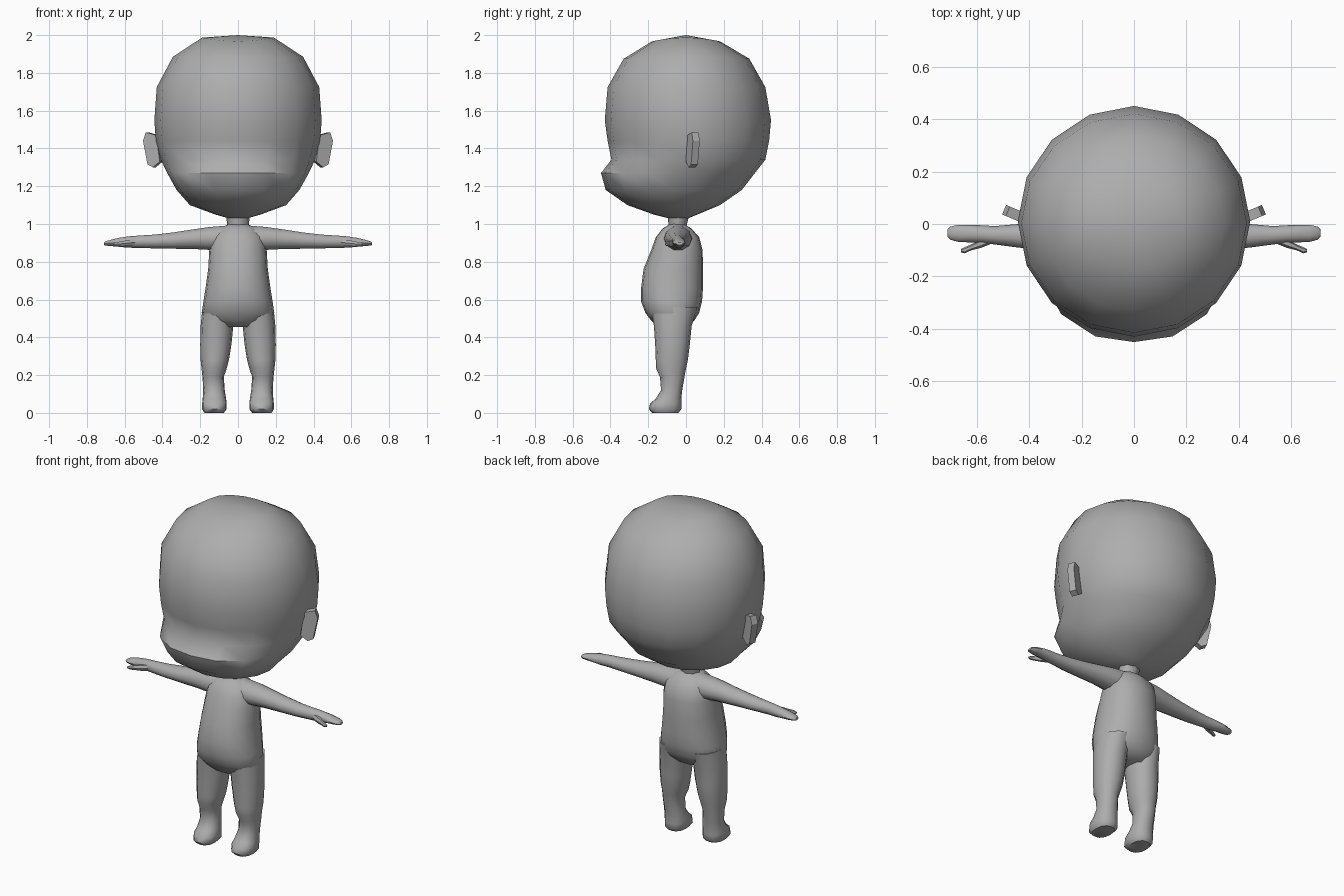
import bpy, bmesh, math
from mathutils import Vector

grey = bpy.data.materials.new("plain_grey")
grey.diffuse_color = (0.42, 0.42, 0.42, 1)


def finish(name, bm, mirror=False, angle=50):
    bmesh.ops.recalc_face_normals(bm, faces=bm.faces)
    me = bpy.data.meshes.new(name)
    bm.to_mesh(me)
    bm.free()
    me.materials.append(grey)
    ob = bpy.data.objects.new(name, me)
    bpy.context.collection.objects.link(ob)
    if mirror:
        ob.modifiers.new("mirror", 'MIRROR')
    bpy.ops.object.select_all(action='DESELECT')
    ob.select_set(True)
    bpy.context.view_layer.objects.active = ob
    bpy.ops.object.shade_smooth_by_angle(angle=math.radians(angle))
    return ob


def loft(name, sections, n, axis='Z', mirror=False, apex=None, angle=50):
    """Sections are (position, a_min, a_max, b_min, b_max[, power, side_lift])."""
    bm = bmesh.new()
    rings = []
    for s in sections:
        t, a0, a1, b0, b1 = s[:5]
        power = s[5] if len(s) > 5 else 2
        lift = s[6] if len(s) > 6 else 0
        ring = []
        for i in range(n):
            c = math.cos(2 * math.pi * i / n)
            d = math.sin(2 * math.pi * i / n)
            r = (abs(c) ** power + abs(d) ** power) ** (-1 / power)
            a = (a0 + a1) / 2 + (a1 - a0) / 2 * c * r
            b = (b0 + b1) / 2 + (b1 - b0) / 2 * d * r
            h = t + lift * c * c
            ring.append(bm.verts.new((a, b, h) if axis == 'Z' else (h, a, b)))
        rings.append(ring)
    for lo, hi in zip(rings, rings[1:]):
        for i in range(n):
            j = (i + 1) % n
            bm.faces.new((lo[i], lo[j], hi[j], hi[i]))
    bm.faces.new(rings[-1])
    if apex:
        tip = bm.verts.new(apex)
        for i in range(n):
            bm.faces.new((rings[0][i], rings[0][(i + 1) % n], tip))
    else:
        bm.faces.new(rings[0])
    return finish(name, bm, mirror, angle)


# Head: big round skull with a brow dip and a protruding muzzle
head = [(1.967, .19, -.18, .18, 2, .02), (1.875, .345, -.33, .335, 2, .01),
        (1.725, .43, -.415, .42), (1.55, .443, -.43, .45),
        (1.44, .435, -.415, .44), (1.34, .408, -.395, .42, 2.1),
        (1.27, .375, -.45, .365, 2.3), (1.18, .325, -.425, .295, 2.2),
        (1.10, .255, -.31, .18), (1.05, .12, -.17, .06), (1.03, .05, -.09, .01)]
loft("head", [(s[0], -s[1], s[1]) + s[2:] for s in head], 16, apex=(0, 0, 2.0))

# Neck
loft("neck", [(1.06, -.065, .065, -.10, .02), (1.02, -.06, .06, -.095, .01),
              (.98, -.055, .055, -.09, 0)], 8)

# Torso: narrow shoulders, rounded belly, wide hips
torso = [(1.0, .05, -.085, -.01), (.975, .10, -.125, .03), (.93, .14, -.16, .07),
         (.86, .152, -.185, .088), (.76, .158, -.225, .09), (.66, .172, -.238, .09),
         (.59, .183, -.238, .085), (.53, .192, -.215, .07), (.49, .17, -.185, .045),
         (.455, .10, -.15, .01)]
loft("torso", [(s[0], -s[1], s[1], s[2], s[3], 2.3) for s in torso], 16)

# Legs with small forward feet
loft("leg", [(.56, .02, .188, -.185, .06), (.46, .025, .198, -.17, .03, 2.3),
             (.36, .035, .20, -.163, .02, 2.3), (.28, .048, .198, -.16, .01, 2.3),
             (.235, .06, .193, -.158, 0, 2.3), (.19, .075, .188, -.138, -.008, 2.3),
             (.12, .07, .184, -.132, -.02, 2.3), (.075, .063, .187, -.16, -.025, 2.5),
             (.05, .06, .19, -.19, -.025, 2.7), (.02, .06, .19, -.197, -.025, 2.7),
             (0, .075, .178, -.18, -.04, 2.5)], 12, mirror=True)

# Arms running into flat hands
loft("arm", [(.06, -.12, .035, .85, .995), (.15, -.115, .03, .86, .987),
             (.22, -.105, .02, .864, .977), (.34, -.097, .008, .867, .958),
             (.44, -.09, 0, .869, .946), (.53, -.078, -.008, .872, .94),
             (.58, -.073, -.005, .873, .936), (.63, -.07, -.003, .878, .928),
             (.67, -.068, -.003, .882, .918), (.70, -.06, -.01, .885, .909),
             (.71, -.05, -.02, .888, .902)], 10, axis='X', mirror=True)

# Thumbs angled forward
loft("thumb", [(.53, -.07, -.03, .885, .925), (.58, -.09, -.055, .88, .918),
               (.62, -.10, -.078, .88, .91), (.645, -.112, -.088, .882, .904),
               (.66, -.108, -.096, .886, .898)], 6, axis='X', mirror=True)

# Ears: slanted flat slabs with chamfered outline
bm = bmesh.new()
outline = [(0, 1.47), (.062, 1.485), (.078, 1.44), (.052, 1.315), (.02, 1.30), (-.02, 1.33)]
along = Vector((.9, .38, 0))
across = Vector((-.38, .9, 0)) * .02
sides = []
for sign in (-1, 1):
    sides.append([bm.verts.new(Vector((.425, .025, z)) + along * u + across * sign)
                  for u, z in outline])
for ring in sides:
    bm.faces.new(ring)
for i in range(6):
    j = (i + 1) % 6
    bm.faces.new((sides[0][i], sides[0][j], sides[1][j], sides[1][i]))
finish("ear", bm, mirror=True, angle=30)
